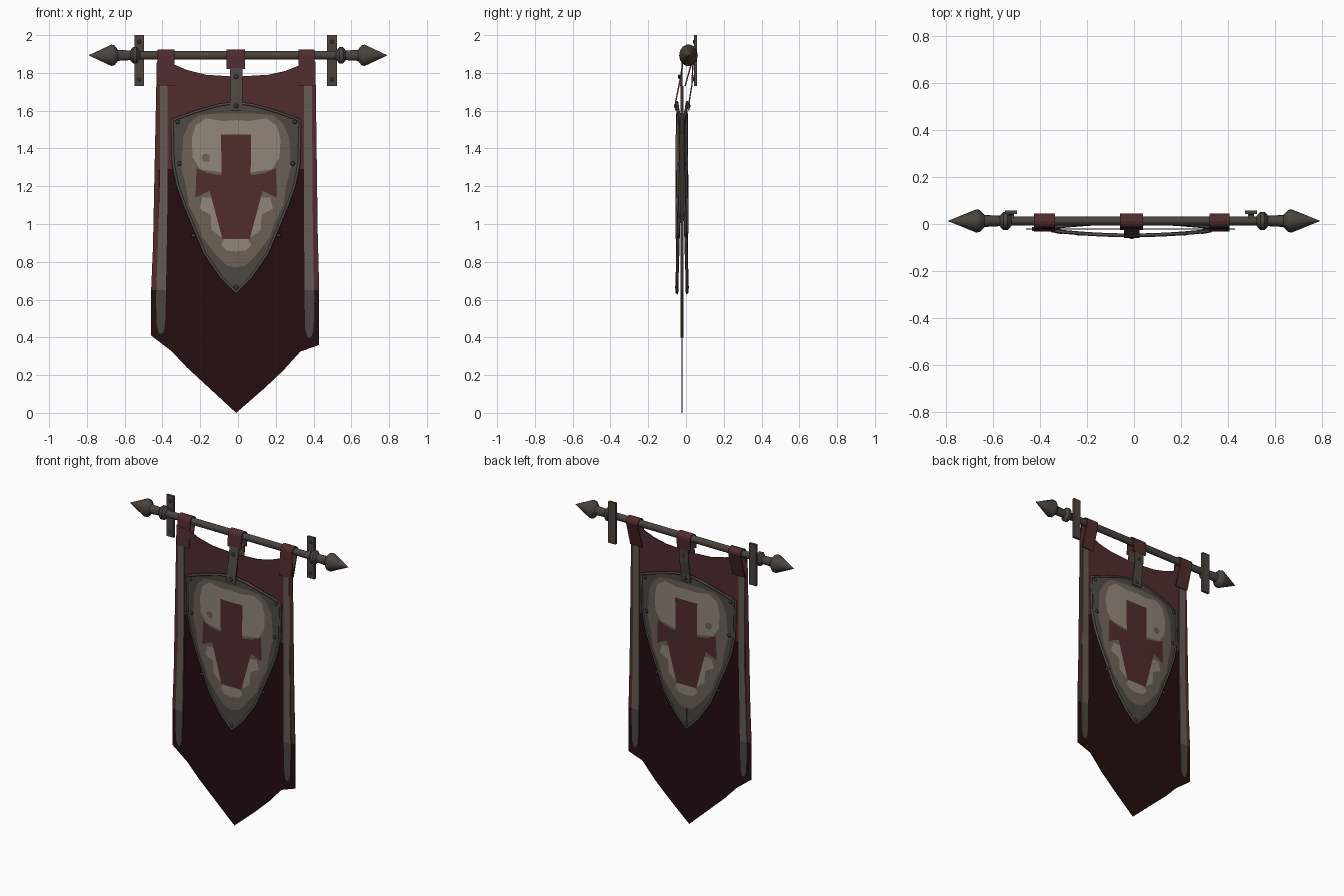
import bpy, bmesh, math
from mathutils import Vector, Matrix

if "Cube" in bpy.data.objects:
    bpy.data.objects.remove(bpy.data.objects["Cube"])

CX, CLOTH_Y = -0.01, -0.021        # shield centre line, plane of the cloth


def material(name, rgb):
    m = bpy.data.materials.new(name)
    m.diffuse_color = (*rgb, 1)
    m.use_nodes = True
    m.node_tree.nodes["Principled BSDF"].inputs["Base Color"].default_value = m.diffuse_color
    return m


RED = material("red cloth", (0.082, 0.025, 0.027))
DARK = material("dark red cloth", (0.018, 0.0045, 0.0045))
IRON = material("pole iron", (0.070, 0.057, 0.047))
RIM = material("shield rim grey", (0.074, 0.063, 0.052))
MID = material("worn beige", (0.150, 0.118, 0.095))
LIGHT = material("pale beige", (0.285, 0.238, 0.195))
TRIM = material("trim grey", (0.130, 0.105, 0.088))
TRIM_DARK = material("dark trim grey", (0.070, 0.060, 0.052))
RIVET = material("dark rivet", (0.040, 0.034, 0.029))


def finish(name, bm, mats, smooth=False, thick=0):
    me = bpy.data.meshes.new(name)
    bm.to_mesh(me)
    bm.free()
    for m in mats:
        me.materials.append(m)
    ob = bpy.data.objects.new(name, me)
    bpy.context.collection.objects.link(ob)
    if thick:
        mod = ob.modifiers.new("thickness", 'SOLIDIFY')
        mod.thickness, mod.offset = thick, 0
    if smooth:
        bpy.ops.object.select_all(action='DESELECT')
        ob.select_set(True)
        bpy.context.view_layer.objects.active = ob
        bpy.ops.object.shade_smooth_by_angle(angle=math.radians(40))
    return ob


def mirrored(half):
    """Close a half outline about the shield centre line."""
    left = [(CX - x, z) for x, z in reversed(half) if x > 0]
    return [(CX + x, z) for x, z in half] + left


def bulge(x, side, lift=0):
    """Depth of the bowed shield; side -1 is front, +1 is back."""
    return CLOTH_Y + side * (0.006 + 0.020 * max(0, 1 - ((x - CX) / 0.345) ** 2) + lift)


def sheet(name, outline, mats, depth, xs=(), zs=(), rule=None, thick=0, side=-1):
    """Fill an x-z outline, cut it along grid lines, then bend it in y."""
    bm = bmesh.new()
    f = bm.faces.new([bm.verts.new((x, 0, z)) for x, z in outline])
    bmesh.ops.triangulate(bm, faces=[f])
    for axis, values in ((0, xs), (2, zs)):
        no = Vector((axis == 0, 0, axis == 2))
        for v in values:
            bmesh.ops.bisect_plane(bm, geom=bm.verts[:] + bm.edges[:] + bm.faces[:],
                                   plane_co=no * v, plane_no=no)
    bm.normal_update()
    for f in bm.faces:
        if f.normal.y * side < 0:
            f.normal_flip()
        if rule:
            f.material_index = rule(f.calc_center_median())
    for v in bm.verts:
        v.co.y = depth(v.co.x)
    return finish(name, bm, mats, thick=thick)


def ribbon(name, path, x0, x1, mat):
    """Strap following a y-z path."""
    bm = bmesh.new()
    rows = [(bm.verts.new((x0, y, z)), bm.verts.new((x1, y, z))) for y, z in path]
    for a, b in zip(rows, rows[1:]):
        bm.faces.new((a[0], a[1], b[1], b[0]))
    return finish(name, bm, [mat], thick=0.007)


def box(name, x0, x1, y0, y1, z0, z1, mat):
    bm = bmesh.new()
    bmesh.ops.create_cube(bm, size=1)
    bmesh.ops.scale(bm, vec=(x1 - x0, y1 - y0, z1 - z0), verts=bm.verts)
    bmesh.ops.translate(bm, vec=((x0 + x1) / 2, (y0 + y1) / 2, (z0 + z1) / 2), verts=bm.verts)
    return finish(name, bm, [mat])


def rivet(name, x, y, z, r=0.012):
    bm = bmesh.new()
    bmesh.ops.create_uvsphere(bm, u_segments=8, v_segments=5, radius=r,
                              matrix=Matrix.Translation((x, y, z)) @ Matrix.Diagonal((1, 0.5, 1, 1)))
    finish(name, bm, [RIVET], smooth=True)


# Pole with collars and spear-point ends, lathed about x
PY, PZ = 0.013, 1.893
half = [(0.79, 0.001), (0.67, 0.058), (0.655, 0.055), (0.635, 0.03), (0.57, 0.026),
        (0.565, 0.034), (0.555, 0.045), (0.537, 0.045), (0.527, 0.033), (0.52, 0.023)]
profile = half + [(-x, r) for x, r in reversed(half)]
bm = bmesh.new()
N = 14
rings = [[bm.verts.new((x, PY + 0.85 * r * math.cos(2 * math.pi * i / N),
                        PZ + r * math.sin(2 * math.pi * i / N))) for i in range(N)]
         for x, r in profile]
for a, b in zip(rings, rings[1:]):
    for i in range(N):
        bm.faces.new((a[i], a[i - 1], b[i - 1], b[i]))
bmesh.ops.recalc_face_normals(bm, faces=bm.faces)
finish("pole", bm, [IRON], smooth=True)

# Wall brackets behind the pole
for n, x in (("left", -0.523), ("right", 0.497)):
    box(n + "_wall_plate", x - 0.026, x + 0.026, 0.042, 0.058, 1.73, 2.0, IRON)
    box(n + "_bracket_arm", x - 0.013, x + 0.013, 0.015, 0.044, 1.872, 1.914, IRON)
    for z in (1.765, 1.965):
        rivet(n + "_plate_bolt", x, 0.041, z, 0.01)

# Cloth: red on top and along the borders, dark below
cloth = [(-0.43, 1.86), (-0.34, 1.845), (-0.27, 1.815), (-0.17, 1.79), (-0.01, 1.78), (0.16, 1.79),
         (0.25, 1.81), (0.325, 1.84), (0.41, 1.86), (0.413, 1.3), (0.43, 0.65), (0.43, 0.36),
         (0.33, 0.325), (0.24, 0.225), (0.145, 0.135), (-0.01, 0), (-0.27, 0.24), (-0.35, 0.325),
         (-0.46, 0.41), (-0.46, 0.65), (-0.432, 1.3)]
sheet("cloth", cloth, [RED, DARK], lambda x: CLOTH_Y, xs=(-0.42, 0.395), zs=(0.65, 1.29), thick=0.004,
      rule=lambda c: int(c.z < 0.65 or (c.z < 1.29 and -0.42 < c.x < 0.395)))

# Tabs looping over the pole
arc = [(PY - 0.028 * math.cos(a), PZ + 0.028 * math.sin(a))
       for a in (math.pi * i / 8 for i in range(9))]
for n, x0, x1, zb, yf, yb in (("left", -0.425, -0.335, 1.73, -0.028, -0.005),
                              ("middle", -0.06, 0.038, 1.82, -0.022, 0.036),
                              ("right", 0.32, 0.405, 1.73, -0.028, -0.005)):
    ribbon(n + "_tab", [(yf, zb)] + arc + [(yb, zb)], x0, x1, RED)

# Shield outlines (half shapes, mirrored)
SHIELD = mirrored([(0, 1.65), (0.1, 1.635), (0.22, 1.6), (0.345, 1.555), (0.34, 1.32),
                   (0.315, 1.2), (0.275, 1.09), (0.17, 0.84), (0.08, 0.71), (0, 0.63)])
FIELD = mirrored([(0, 1.58), (0.1, 1.585), (0.2, 1.575), (0.25, 1.53), (0.28, 1.46), (0.265, 1.38),
                  (0.29, 1.3), (0.265, 1.2), (0.25, 1.1), (0.2, 1.0), (0.18, 0.93),
                  (0.1, 0.83), (0.05, 0.78), (0, 0.77)])
PALE = [mirrored([(0, 1.55), (0.07, 1.545), (0.16, 1.56), (0.215, 1.52), (0.235, 1.45), (0.23, 1.35),
                  (0.19, 1.29), (0.06, 1.27), (0, 1.27)]),
        mirrored([(0, 1.14), (0.18, 1.14), (0.195, 1.08), (0.135, 1.05), (0.13, 0.97),
                  (0.08, 0.93), (0, 0.94)]),
        mirrored([(0, 0.93), (0.06, 0.925), (0.08, 0.89), (0.05, 0.86), (0, 0.855)])]
CROSS = mirrored([(0.08, 1.475), (0.045, 1.36), (0.035, 1.265), (0.09, 1.26), (0.15, 1.27),
                  (0.21, 1.295), (0.215, 1.14), (0.14, 1.175), (0.05, 1.17), (0.042, 1.09),
                  (0.052, 0.99), (0.072, 0.92)])
KNOT = [(-0.17 + 0.023 * math.cos(k * math.pi / 4), 1.35 + 0.023 * math.sin(k * math.pi / 4))
        for k in range(8)]
COLS = [CX + 0.043 * k for k in range(-8, 9)]

# Everything that exists on both the front and the back
for n, s in (("front", -1), ("back", 1)):
    def layer(part, outline, mat, lift, thick=0):
        sheet(n + "_" + part, outline, [mat], lambda x: bulge(x, s, lift), xs=COLS,
              thick=thick, side=s)

    layer("shield", SHIELD, RIM, 0, 0.008)
    layer("shield_field", FIELD, MID, 0.005)
    for p in PALE:
        layer("field_patch", p, LIGHT, 0.0065)
    layer("knot", KNOT, MID, 0.008)
    layer("cross", CROSS, RED, 0.008)

    # raised bead around the shield edge
    cu = bpy.data.curves.new(n + "_shield_bead", 'CURVE')
    cu.dimensions, cu.bevel_depth, cu.bevel_resolution = '3D', 0.008, 1
    pts = []
    for (x0, z0), (x1, z1) in zip(SHIELD, SHIELD[1:] + SHIELD[:1]):
        pts += [(x0 + (x1 - x0) * t, z0 + (z1 - z0) * t) for t in (0, 1 / 3, 2 / 3)]
    sp = cu.splines.new('POLY')
    sp.points.add(len(pts) - 1)
    for p, (x, z) in zip(sp.points, pts):
        xi = CX + (x - CX) * 0.98
        p.co = (xi, bulge(x, s, 0.001), 1.2 + (z - 1.2) * 0.985, 1)
    sp.use_cyclic_u = True
    cu.materials.append(RIM)
    bpy.context.collection.objects.link(bpy.data.objects.new(n + "_shield_bead", cu))

    # rivets on the rim
    for dx, z in ((0.31, 1.54), (0.3, 1.32), (0.225, 0.94)):
        for m in (-1, 1):
            rivet(n + "_rim_rivet", CX + m * dx, bulge(CX + dx, s, 0.005), z)
    rivet(n + "_tip_rivet", CX, bulge(CX, s, 0.005), 0.665)

    # hanging strap for the shield
    path = ([(-0.019, 1.84), (-0.034, 1.75), (-0.054, 1.65), (-0.055, 1.6)] if s < 0 else
            [(0.036, 1.84), (0.032, 1.74), (0.017, 1.65), (0.014, 1.6)])
    ribbon(n + "_strap", path, CX - 0.033, CX + 0.033, RIM)
    for (y, z) in ((path[1][0], 1.78), (path[3][0], 1.625)):
        rivet(n + "_strap_rivet", CX, y + s * 0.003, z)

    # long trims with rounded lower ends
    for t, xt, xb, zb in (("left", -0.393, -0.408, 0.42), ("right", 0.37, 0.378, 0.4)):
        w, e = 0.021, 0.026
        strip = [(xt - w, 1.73), (xt + w, 1.73), (xt + w, 1.2), (xb + e, 0.6), (xb + 0.022, zb + 0.04),
                 (xb + 0.01, zb), (xb - 0.01, zb), (xb - 0.022, zb + 0.04), (xb - e, 0.6), (xt - w, 1.2)]
        sheet(f"{n}_{t}_trim", strip, [TRIM, TRIM_DARK], lambda x: CLOTH_Y + s * 0.005,
              zs=(0.65,), rule=lambda c: int(c.z < 0.65), thick=0.006, side=s)
